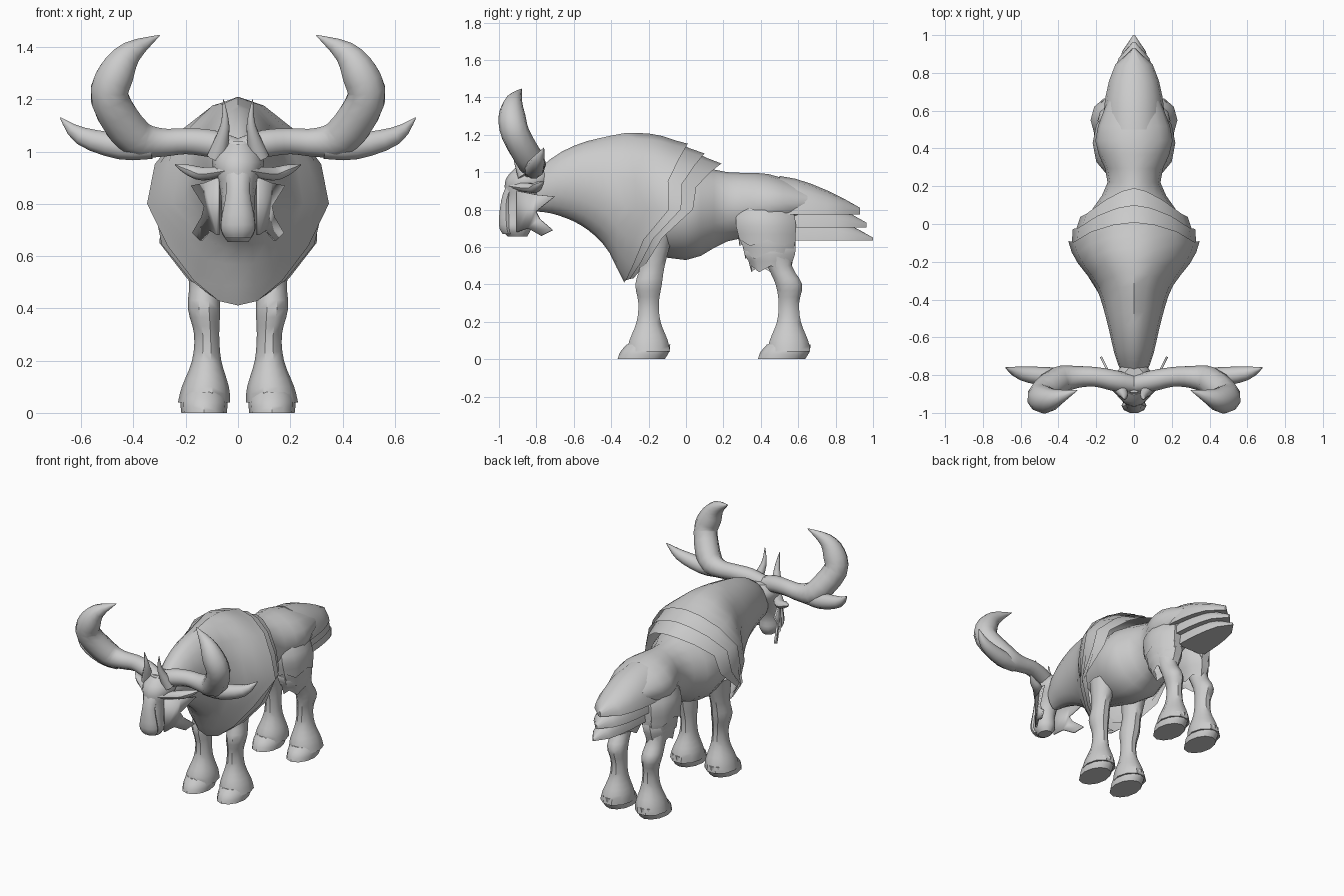
import bpy, bmesh
from math import sin, cos, pi, radians
from mathutils import Vector

if "Cube" in bpy.data.objects:
    bpy.data.objects.remove(bpy.data.objects["Cube"])

GREY = (0.6, 0.6, 0.6, 1)
mat = bpy.data.materials.new("plain grey")
mat.use_nodes = True
mat.diffuse_color = GREY
mat.node_tree.nodes["Principled BSDF"].inputs["Base Color"].default_value = GREY


def finish(name, bm, mirror=False, thickness=0):
    bmesh.ops.recalc_face_normals(bm, faces=bm.faces)
    mesh = bpy.data.meshes.new(name)
    bm.to_mesh(mesh)
    bm.free()
    mesh.materials.append(mat)
    part = bpy.data.objects.new(name, mesh)
    bpy.context.scene.collection.objects.link(part)
    bpy.ops.object.select_all(action='DESELECT')
    part.select_set(True)
    bpy.context.view_layer.objects.active = part
    bpy.ops.object.shade_smooth_by_angle(angle=radians(40))
    if thickness:
        part.modifiers.new("Thickness", 'SOLIDIFY').thickness = thickness
    if mirror:
        part.modifiers.new("Mirror", 'MIRROR').use_mirror_merge = False


def loft(name, rings, open_end=False, mirror=False):
    """Skin a list of closed rings of points."""
    bm = bmesh.new()
    loops = [[bm.verts.new(point) for point in ring] for ring in rings]
    count = len(rings[0])
    for first, second in zip(loops, loops[1:]):
        for i in range(count):
            j = (i + 1) % count
            bm.faces.new((first[i], first[j], second[j], second[i]))
    bm.faces.new(loops[0])
    if not open_end:
        bm.faces.new(loops[-1])
    finish(name, bm, mirror)


def smooth(rows, steps=3):
    """Run a smooth spline through rows of numbers."""
    rows = [Vector(row) for row in rows]
    padded = [rows[0]] + rows + [rows[-1]]
    result = []
    for a, b, c, d in zip(padded, padded[1:], padded[2:], padded[3:]):
        for step in range(steps):
            f = step / steps
            result.append(b + (c - a) * (f / 2) + (a - b * 2.5 + c * 2 - d / 2) * f ** 2
                          + (b * 3 - c * 3 + d - a) * (f ** 3 / 2))
    return result + [rows[-1]]


def tube(name, path, aspect=1.0, level=False, sides=10, notch=0, mirror=True):
    """Sweep an ellipse along rows of x, y, z, radius; level keeps rings flat."""
    rows = smooth(path)
    points = [row.to_3d() for row in rows]
    last = len(rows) - 1
    rings = []
    for k, point in enumerate(points):
        if level:
            along, across = Vector((0, 0, -1)), Vector((1, 0, 0))
        else:
            along = (points[min(k + 1, last)] - points[max(k - 1, 0)]).normalized()
            across = Vector((0, 1, 0))
            across = (across - along * across.dot(along)).normalized()
        other = along.cross(across) * aspect
        ring = []
        for i in range(sides):
            angle = 2 * pi * i / sides
            corner = point + (across * cos(angle) + other * sin(angle)) * rows[k][3]
            if k == last and i % 2:
                corner += along * notch
            ring.append(corner)
        rings.append(ring)
    loft(name, rings, open_end=notch > 0, mirror=mirror)


def section(y, angle, half_width, top, bottom):
    """Point on an egg-shaped body section, angle measured from the top."""
    middle, height = (top + bottom) / 2, (top - bottom) / 2
    side = abs(sin(angle)) ** 1.15
    return Vector((half_width * (side if angle < pi else -side), y,
                   middle + height * cos(angle)))


SIDES = 16
angles = [2 * pi * i / SIDES for i in range(SIDES)]

# Trunk: y, half width, top, bottom
trunk = smooth([(-.3, .18, 1, .6), (0, .25, 1.04, .53), (.22, .14, 1, .63),
                (.44, .205, .99, .67), (.65, .14, .92, .75)])
loft("trunk", [[section(row[0], angle, *row[1:]) for angle in angles] for row in trunk])

# Shaggy mane: three nested bells with notched, slanting rear edges
mane = smooth([(-.8, .06, 1, .79), (-.7, .1, 1.09, .775), (-.55, .135, 1.16, .71),
               (-.42, .17, 1.19, .59), (-.32, .21, 1.21, .41), (-.15, .33, 1.2, .4),
               (0, .31, 1.145, .46), (.2, .18, 1.045, .54)])


def mane_row(y):
    for a, b in zip(mane, mane[1:]):
        if y <= b[0]:
            return a.lerp(b, (y - a[0]) / (b[0] - a[0]))
    return mane[-1]


def mane_point(layer, angle, part):
    lock = .07 if abs(cos(angle)) < .1 else 0
    edge = .17 * cos(angle) - .16 + lock + layer * .09 * abs(cos(angle / 2))
    start = mane[0][0]
    y = start + (edge - start) * part
    row = mane_row(y)
    flare = .012 if part == 1 else 0
    inset = layer * .008 * part - flare
    return section(y, angle, row[1] - inset, row[2] - inset, row[3] + inset)


for layer, name in enumerate(("mane_outer", "mane_middle", "mane_inner")):
    loft(name, [[mane_point(layer, angle, s / 12) for angle in angles]
                for s in range(13)], open_end=True)

# Tail: three roof-shaped layers, each tapering to a point
for layer, name in enumerate(("tail_upper", "tail_middle", "tail_lower")):
    rings = []
    for f in (0, .2, .4, .6, .8, .999):
        y = .5 + .035 * layer + .43 * f
        width = (.165 - .03 * layer) * (1 - f * f) ** .5
        ridge = .98 - .08 * layer - .17 * f ** 1.5
        low = .775 - .07 * layer
        rings.append([(width * cos(pi * i / 8), y, low + (ridge - low) * sin(pi * i / 8))
                      for i in range(9)])
    loft(name, rings)

# Legs and hooves: the shoulder end leans away from the hoof
for name, y, lean in (("front", -.2, .04), ("rear", .55, -.1)):
    tube(name + "_leg", [(.13, y + lean, .67, .08), (.13, y + lean / 2, .5, .058),
                         (.13, y, .4, .062), (.12, y, .3, .048), (.12, y, .2, .056),
                         (.125, y, .1, .09), (.13, y, .04, .1)],
         aspect=1.2, level=True)
    tube(name + "_hoof", [(.13, y, .08, .08), (.13, y - .02, .04, .09),
                          (.13, y - .04, 0, .087)], aspect=1.45, level=True, sides=12)

# Thighs: three overlapping skirts of fur
for layer, name in enumerate(("thigh_upper", "thigh_middle", "thigh_lower")):
    y = .425 + .01 * layer
    tube(name, [(.06, y, .93 - .1 * layer, .05), (.11, y, .76 - .08 * layer, .1 - .005 * layer),
                (.12, y + .01, .64 - .07 * layer, .095 - .014 * layer)],
         aspect=1.65, level=True, notch=.035)

# Head with a raised nose
tube("head", [(0, -.9, .655, .04), (0, -.91, .7, .066), (0, -.905, .77, .062),
              (0, -.88, .86, .07), (0, -.84, .96, .1), (0, -.83, 1.03, .06)],
     aspect=1.25, level=True, sides=12, mirror=False)
tube("nose", [(0, -.95, .67, .05), (0, -.96, .72, .066), (0, -.96, .85, .045),
              (0, -.92, .94, .055), (0, -.86, 1.04, .05)],
     aspect=.65, level=True, mirror=False)

# Cheek fur: ragged plates flaring backwards
bm = bmesh.new()
outline = [(-.9, .9), (-.8, .88), (-.7, .87), (-.8, .79), (-.78, .75), (-.71, .69),
           (-.77, .66), (-.84, .7), (-.9, .68)]
bm.faces.new([bm.verts.new((.52 + y / 2, y, z)) for y, z in outline])
finish("cheek_fur", bm, mirror=True, thickness=.012)

# Ears, antlers with a side branch, and small horns
tube("ear", [(.03, -.94, .93, .022), (.13, -.82, .915, .033), (.19, -.79, .93, .026),
             (.24, -.76, .95, .003)], aspect=.8)
tube("antler", [(0, -.85, 1, .05), (.1, -.83, 1.03, .055), (.2, -.81, 1.04, .052),
                (.3, -.81, 1.035, .058), (.4, -.83, 1.06, .077), (.49, -.91, 1.2, .076),
                (.465, -.93, 1.3, .072), (.41, -.92, 1.38, .046), (.3, -.88, 1.445, .002)])
tube("antler_branch", [(.33, -.82, 1.02, .05), (.45, -.81, 1.02, .052),
                       (.6, -.79, 1.06, .036), (.68, -.76, 1.13, .002)])
tube("small_horn", [(.08, -.86, .98, .04), (.05, -.91, 1.1, .018), (.056, -.93, 1.2, .002)])
